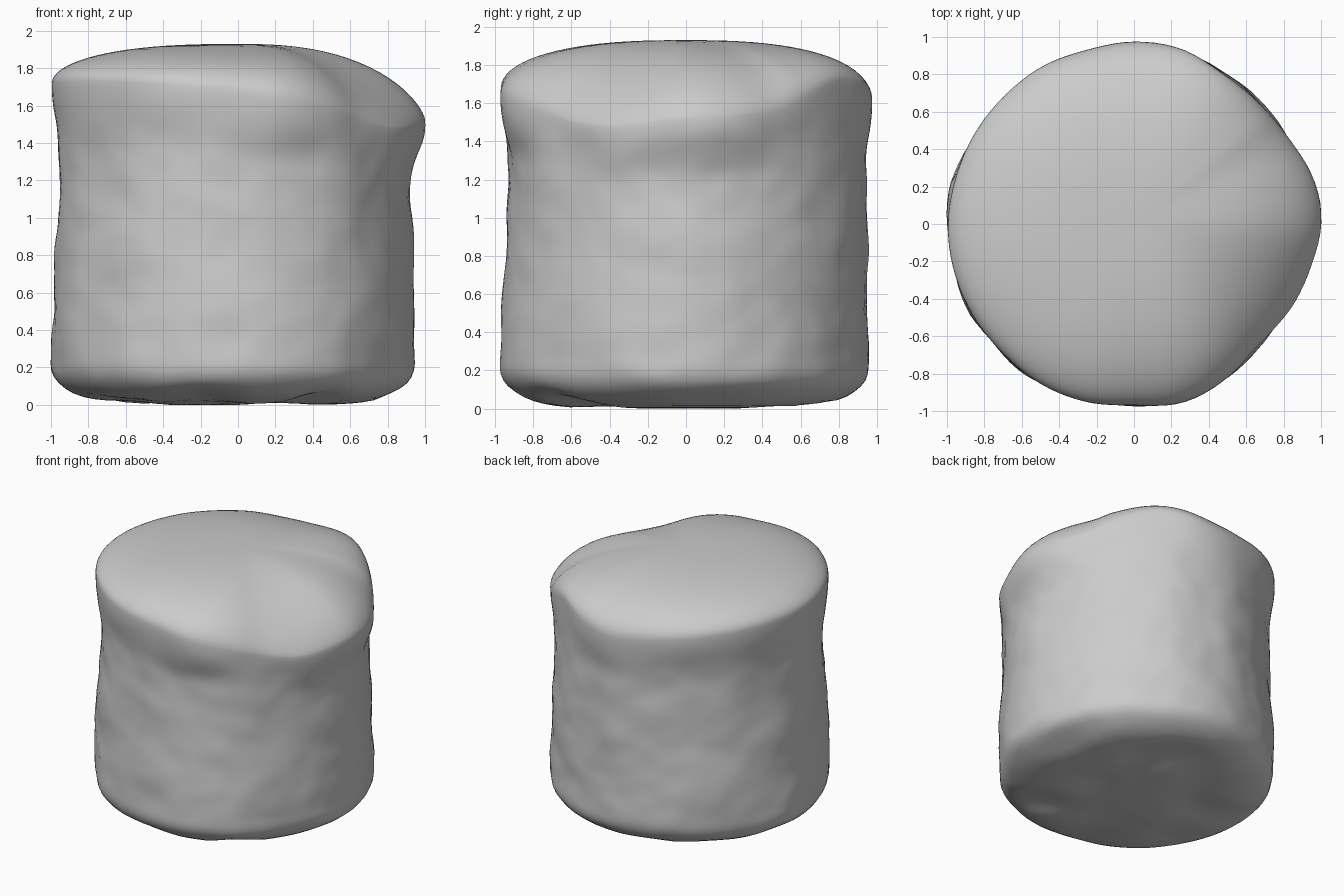
import bpy
import bmesh
import math
from mathutils import Vector, noise

old = bpy.data.objects.get("Cube")
if old:
    bpy.data.objects.remove(old, do_unlink=True)

# Radii and rim height, sampled evenly around the body from +x anticlockwise
BASE = [.95, .94, .95, .955, .955, .98, 1, .995, .99, .97, .96, .93]
WAIST = [.93, .91, .93, .945, .93, .94, .955, .96, .95, .93, .93, .91]
RIM = [1, .985, .945, .93, .935, .97, .975, .965, .975, .975, .98, .985,
       .995, .995, .99, .985, .99, .985, .97, .99, .965, .93, .95, .97]
RIM_HEIGHT = [1.52, 1.56, 1.72, 1.62, 1.66, 1.7, 1.72, 1.73, 1.72, 1.67, 1.58, 1.48]
FOOT = 0.22
PEAK = 1.93
SEGMENTS = 112


def around(table, turn):
    """Smooth periodic interpolation; turn runs from 0 to 1."""
    n = len(table)
    i = int(turn * n)
    t = turn * n - i
    a, b, c, d = (table[(i + k) % n] for k in (-1, 0, 1, 2))
    return b + t * ((c - a) + t * ((2 * a - 5 * b + 4 * c - d) + t * (3 * (b - c) + d - a))) / 2


def ease(t):
    t = min(max(t, 0), 1)
    return t * t * (3 - 2 * t)


def section(turn):
    """Points (radius, height) from the underside to the crown."""
    base, waist, rim, height = (around(t, turn) for t in (BASE, WAIST, RIM, RIM_HEIGHT))
    points = []
    # rounded underside
    for k in range(1, 17):
        s = math.sin(k / 16 * math.pi / 2)
        points.append((base * s, FOOT * (1 - math.sqrt(max(0, 1 - s ** 6)))))
    # side, narrowing to a waist and swelling to the rim
    for k in range(1, 44):
        t = k / 43
        r = base + (waist - base) * ease(t / .75) + (rim - waist) * ease((t - .75) / .23)
        points.append((r, FOOT + (height - FOOT) * t))
    # domed crown, softer where the rim sags
    softness = .5 + max(0, 1.6 - height) * 2.3
    for k in range(1, 20):
        s = math.cos(k / 20 * math.pi / 2)
        points.append((rim * s, height + (PEAK - height) * (1 - s ** 2.5) ** softness))
    return points


def dented(p):
    """Press shallow dents into the side and underside."""
    r = math.hypot(p.x, p.y)
    side = ease(p.z / FOOT) * ease((1.62 - p.z) / .3)
    lump = noise.noise(p * 3) * .017 + noise.noise(p * 7) * .007 - .002
    scale = 1 + lump * side
    under = (1 - ease(p.z / .15)) * ease(r / .3)
    lift = max(0, noise.noise(p * 2.6) * .05 + .012) * under
    return Vector((p.x * scale, p.y * scale, p.z + lift))


# Lumpy body
bm = bmesh.new()
columns = []
for i in range(SEGMENTS):
    turn = i / SEGMENTS
    direction = Vector((math.cos(turn * math.tau), math.sin(turn * math.tau), 0))
    columns.append([bm.verts.new(dented(direction * r + Vector((0, 0, z))))
                    for r, z in section(turn)])
bottom = bm.verts.new((0, 0, 0))
top = bm.verts.new((0, 0, PEAK))
for i, a in enumerate(columns):
    b = columns[(i + 1) % SEGMENTS]
    bm.faces.new((bottom, b[0], a[0]))
    bm.faces.new((top, a[-1], b[-1]))
    for k in range(len(a) - 1):
        bm.faces.new((a[k], b[k], b[k + 1], a[k + 1]))
bmesh.ops.recalc_face_normals(bm, faces=bm.faces)
mesh = bpy.data.meshes.new("lumpy_body")
bm.to_mesh(mesh)
bm.free()
body = bpy.data.objects.new("lumpy_body", mesh)
bpy.context.collection.objects.link(body)

# Plain grey material
grey = bpy.data.materials.new("plain_grey")
grey.use_nodes = True
colour = (.6, .6, .6, 1)
grey.diffuse_color = colour
grey.node_tree.nodes["Principled BSDF"].inputs["Base Color"].default_value = colour
mesh.materials.append(grey)

bpy.context.view_layer.objects.active = body
body.select_set(True)
bpy.ops.object.shade_smooth_by_angle(angle=math.radians(50))
